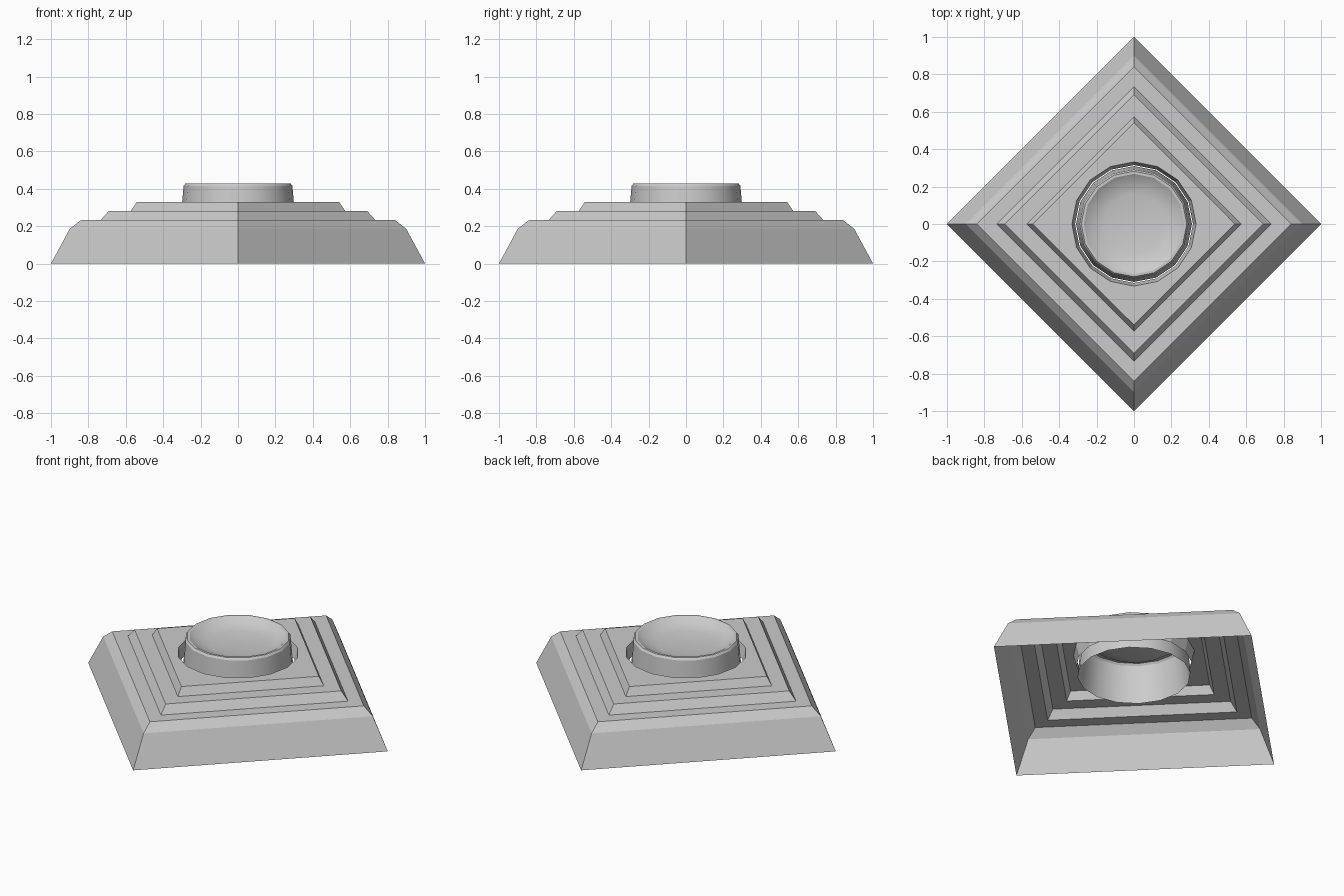
import bpy, bmesh
from math import cos, sin, tau

if "Cube" in bpy.data.objects:
    bpy.data.objects.remove(bpy.data.objects["Cube"])


def ring(bm, r, z, n):
    return [bm.verts.new((r * cos(tau * i / n), r * sin(tau * i / n), z)) for i in range(n)]


def lathe(bm, profile, n):
    """Skin a profile of (radius, z) points; return the rings."""
    rings = [ring(bm, r, z, n) for r, z in profile]
    for a, b in zip(rings, rings[1:]):
        for i in range(n):
            j = (i + 1) % n
            bm.faces.new((a[i], a[j], b[j], b[i]))
    return rings


def finish(bm, name, smooth):
    mesh = bpy.data.meshes.new(name)
    bm.to_mesh(mesh)
    bm.free()
    obj = bpy.data.objects.new(name, mesh)
    bpy.context.collection.objects.link(obj)
    if smooth:
        bpy.ops.object.select_all(action='DESELECT')
        obj.select_set(True)
        bpy.context.view_layer.objects.active = obj
        bpy.ops.object.shade_smooth_by_angle(angle=0.52)


SIDES = 16

# stepped square base, open underneath, with a round socket in the top
bm = bmesh.new()
base = lathe(bm, [(1, 0), (0.9, 0.185), (0.84, 0.232), (0.735, 0.232),
                  (0.69, 0.282), (0.573, 0.282), (0.54, 0.33)], 4)
socket = lathe(bm, [(0.332, 0.33), (0.315, 0.26)], SIDES)
square, hole = base[-1], socket[0]
q = SIDES // 4
for k in range(4):
    arc = [hole[(k * q + i) % SIDES] for i in range(q, -1, -1)]
    bm.faces.new([square[k], square[(k + 1) % 4]] + arc)
finish(bm, "stepped_base", False)

# round button with a dished top
bm = bmesh.new()
button = lathe(bm, [(0.31, 0.19), (0.291, 0.415), (0.282, 0.427), (0.268, 0.427),
                    (0.23, 0.402), (0.16, 0.386)], SIDES)
bm.faces.new(button[-1])
finish(bm, "dished_button", True)
